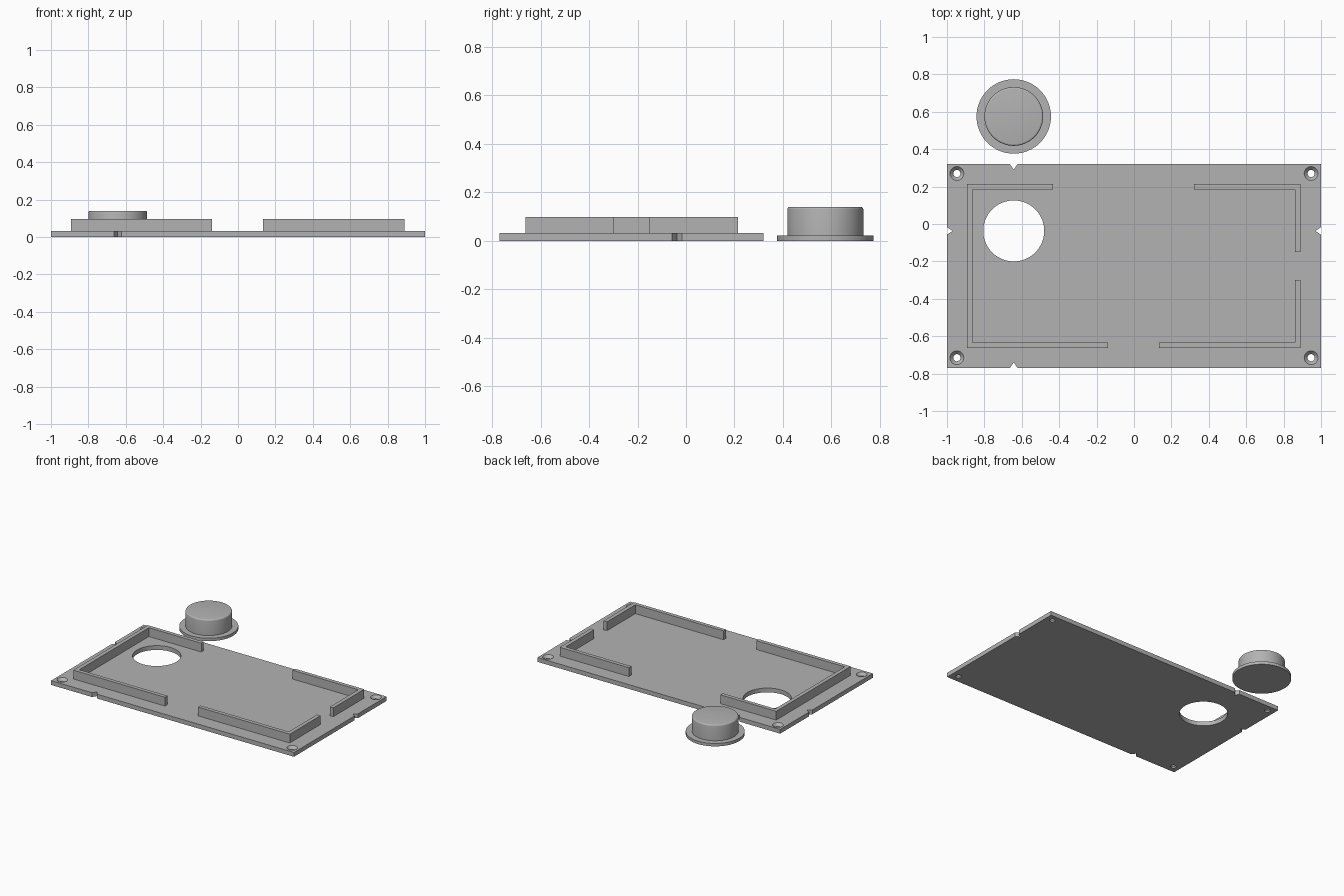
import bpy, bmesh, math

cube = bpy.data.objects.get("Cube")
if cube:
    bpy.data.objects.remove(cube, do_unlink=True)

grey = bpy.data.materials.new("plain grey")
grey.use_nodes = True
COLOUR = (0.45, 0.45, 0.45, 1)
grey.diffuse_color = COLOUR
grey.node_tree.nodes["Principled BSDF"].inputs["Base Color"].default_value = COLOUR

LEFT, RIGHT, FRONT, BACK = -1.0, 1.0, -0.77, 0.32
PLATE_TOP, WALL_TOP, WALL = 0.032, 0.0975, 0.029
HOLE_X, HOLE_Y = -0.643, -0.037


def finish(name, bm):
    bmesh.ops.recalc_face_normals(bm, faces=bm.faces)
    mesh = bpy.data.meshes.new(name)
    bm.to_mesh(mesh)
    bm.free()
    mesh.materials.append(grey)
    obj = bpy.data.objects.new(name, mesh)
    bpy.context.collection.objects.link(obj)
    return obj


def prism(name, outline, z0, z1):
    """Extrude a flat outline from z0 up to z1."""
    bm = bmesh.new()
    face = bm.faces.new([bm.verts.new((x, y, z0)) for x, y in outline])
    moved = bmesh.ops.extrude_face_region(bm, geom=[face])["geom"]
    verts = [g for g in moved if isinstance(g, bmesh.types.BMVert)]
    bmesh.ops.translate(bm, verts=verts, vec=(0, 0, z1 - z0))
    return finish(name, bm)


def turned(name, profile, x, y, segments=64):
    """Stack of rings (radius, z) closed at both ends."""
    bm = bmesh.new()
    rings = [[bm.verts.new((x + r * math.cos(math.tau * i / segments),
                            y + r * math.sin(math.tau * i / segments), z))
              for i in range(segments)] for r, z in profile]
    for a, b in zip(rings, rings[1:]):
        for i in range(segments):
            j = (i + 1) % segments
            bm.faces.new((a[i], a[j], b[j], b[i]))
    bm.faces.new(rings[0])
    bm.faces.new(rings[-1])
    return finish(name, bm)


def smooth(obj):
    bpy.ops.object.select_all(action="DESELECT")
    obj.select_set(True)
    bpy.context.view_layer.objects.active = obj
    bpy.ops.object.shade_smooth_by_angle(angle=math.radians(25))


def cut(target, cutter):
    mod = target.modifiers.new("cut", "BOOLEAN")
    mod.operation, mod.solver, mod.object = "DIFFERENCE", "EXACT", cutter
    bpy.context.view_layer.objects.active = target
    bpy.ops.object.modifier_apply(modifier=mod.name)
    bpy.data.objects.remove(cutter, do_unlink=True)


# Cover plate, with a small V notch in the middle of each alignment mark
N, D = 0.02, 0.03
plate = prism("cover_plate", [
    (LEFT, FRONT), (HOLE_X - N, FRONT), (HOLE_X, FRONT + D), (HOLE_X + N, FRONT),
    (RIGHT, FRONT), (RIGHT, HOLE_Y - N), (RIGHT - D, HOLE_Y), (RIGHT, HOLE_Y + N),
    (RIGHT, BACK), (HOLE_X + N, BACK), (HOLE_X, BACK - D), (HOLE_X - N, BACK),
    (LEFT, BACK), (LEFT, HOLE_Y + N), (LEFT + D, HOLE_Y), (LEFT, HOLE_Y - N)],
    0, PLATE_TOP)

# Button opening and countersunk corner screw holes
cut(plate, turned("button_hole_cutter", [(0.163, -0.1), (0.163, 0.1)], HOLE_X, HOLE_Y))
for x in (-0.947, 0.947):
    for y in (-0.715, 0.27):
        cut(plate, turned("screw_hole_cutter",
                          [(0.019, -0.1), (0.019, 0.012), (0.037, PLATE_TOP), (0.037, 0.1)],
                          x, y, 32))
smooth(plate)

# Raised locating walls: outer edges, with gaps between the runs
XL, XR, YF, YB = -0.893, 0.89, -0.662, 0.214
Z0 = PLATE_TOP - 0.005


def corner_wall(name, x, y, x_end, y_end):
    """L-shaped wall whose outer corner is at x, y."""
    xi = x + math.copysign(WALL, x_end - x)
    yi = y + math.copysign(WALL, y_end - y)
    prism(name, [(x, y), (x_end, y), (x_end, yi), (xi, yi), (xi, y_end), (x, y_end)],
          Z0, WALL_TOP)


corner_wall("front_left_wall", XR, YF, 0.134, -0.3)
corner_wall("back_left_wall", XR, YB, 0.32, -0.15)
prism("right_wall", [
    (XL, YF), (-0.138, YF), (-0.138, YF + WALL), (XL + WALL, YF + WALL),
    (XL + WALL, YB - WALL), (-0.432, YB - WALL), (-0.432, YB), (XL, YB)], Z0, WALL_TOP)

# Separate push button: flange, cap and rounded top edge
R, TOP, FILLET = 0.157, 0.14, 0.01
profile = [(0.199, 0), (0.199, 0.022), (R, 0.022)]
for k in range(5):
    a = math.pi / 2 * k / 4
    profile.append((R - FILLET + FILLET * math.cos(a), TOP - FILLET + FILLET * math.sin(a)))
smooth(turned("push_button", profile, HOLE_X, 0.575))
